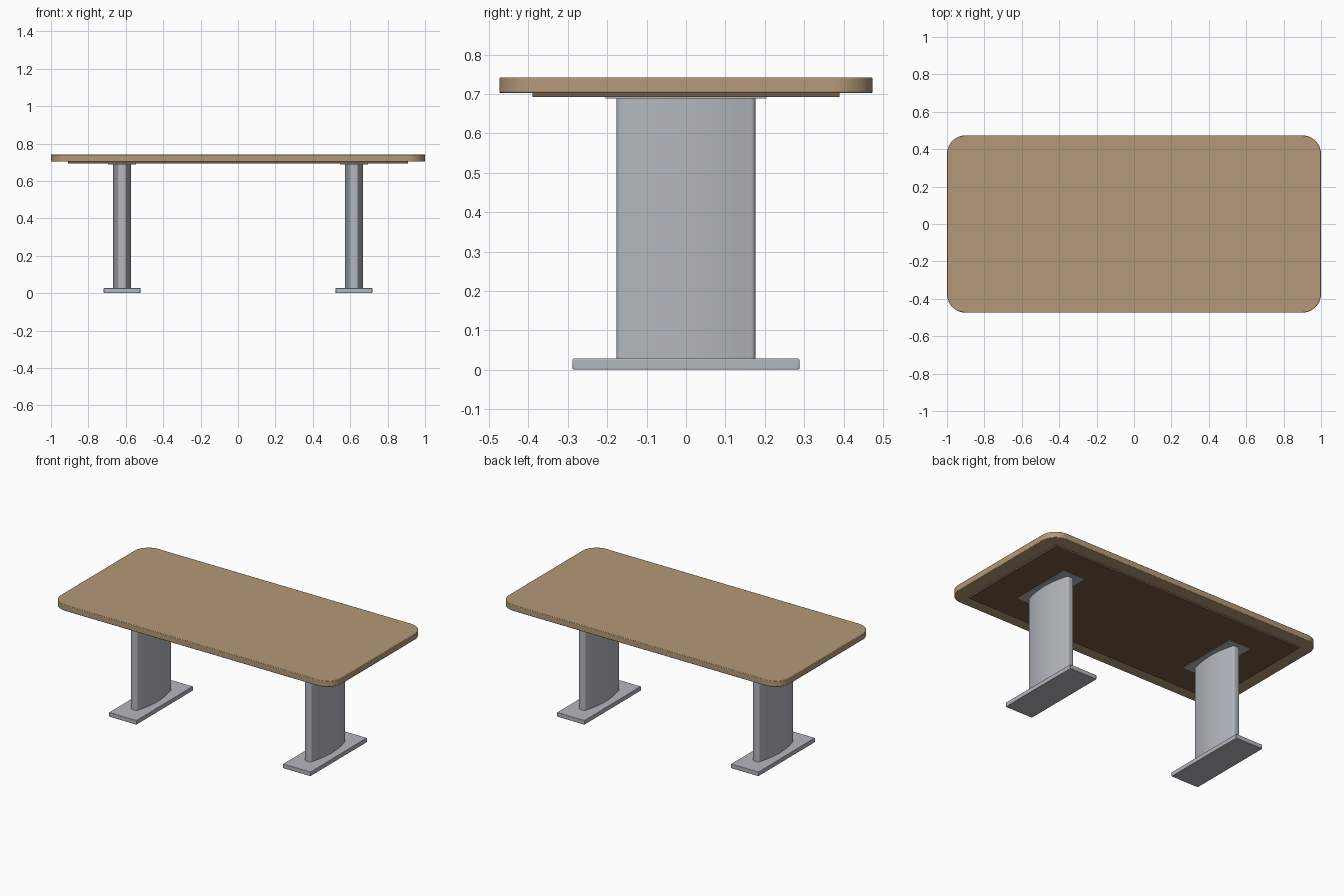
import bpy, bmesh, math

if "Cube" in bpy.data.objects:
    bpy.data.objects.remove(bpy.data.objects["Cube"], do_unlink=True)


def material(name, color):
    m = bpy.data.materials.new(name)
    m.use_nodes = True
    m.diffuse_color = (*color, 1)
    m.node_tree.nodes["Principled BSDF"].inputs["Base Color"].default_value = (*color, 1)
    return m


wood = material("light wood", (0.46, 0.32, 0.19))
underside = material("dark wood", (0.19, 0.105, 0.06))
metal = material("grey metal", (0.45, 0.48, 0.52))


def prism(name, outline, z0, z1, mat, bevel=0.0):
    """Extrude a flat outline from z0 to z1 and soften its edges."""
    bm = bmesh.new()
    face = bm.faces.new([bm.verts.new((x, y, z0)) for x, y in outline])
    new = bmesh.ops.extrude_face_region(bm, geom=[face])["geom"]
    bmesh.ops.translate(bm, vec=(0, 0, z1 - z0),
                        verts=[v for v in new if isinstance(v, bmesh.types.BMVert)])
    bmesh.ops.recalc_face_normals(bm, faces=bm.faces)
    mesh = bpy.data.meshes.new(name)
    bm.to_mesh(mesh)
    bm.free()
    mesh.materials.append(mat)
    obj = bpy.data.objects.new(name, mesh)
    bpy.context.collection.objects.link(obj)
    if bevel:
        mod = obj.modifiers.new("soft edges", "BEVEL")
        mod.width = bevel
        mod.segments = 2
        mod.limit_method = "ANGLE"
        mod.angle_limit = math.radians(40)
    bpy.ops.object.select_all(action="DESELECT")
    bpy.context.view_layer.objects.active = obj
    obj.select_set(True)
    bpy.ops.object.shade_smooth_by_angle(angle=math.radians(35))
    return obj


def rounded_rect(hx, hy, r, steps=10, cx=0.0):
    """Rectangle outline with rounded corners."""
    points = []
    for k, (sx, sy) in enumerate([(1, 1), (-1, 1), (-1, -1), (1, -1)]):
        for i in range(steps + 1):
            a = (k + i / steps) * math.pi / 2
            points.append((cx + sx * (hx - r) + r * math.cos(a),
                           sy * (hy - r) + r * math.sin(a)))
    return points


def rect(hx, hy, cx=0.0):
    return [(cx + hx, hy), (cx - hx, hy), (cx - hx, -hy), (cx + hx, -hy)]


def blade(cx, half_width, end_width, half_depth, r=0.012, steps=16):
    """Bowed sides that meet blunt ends with rounded corners."""
    side = []
    for i in range(steps + 1):
        t = -1 + 2 * i / steps
        x = end_width + (half_width - end_width) * (1 - t * t)
        side.append((x, t * (half_depth - r)))
    for i in range(1, 5):
        a = i / 4 * math.pi / 2
        side.append((end_width - r + r * math.cos(a), half_depth - r + r * math.sin(a)))
    for i in range(4, 0, -1):
        a = i / 4 * math.pi / 2
        side.insert(0, (end_width - r + r * math.cos(a), r - half_depth - r * math.sin(a)))
        if i == 4:
            corner = []
        corner.append(side.pop(0))
    side = corner + side
    return [(cx + x, y) for x, y in side] + [(cx - x, y) for x, y in reversed(side)]


# Table top and the panel beneath it
prism("table_top", rounded_rect(1.0, 0.474, 0.1), 0.703, 0.742, wood, 0.003)
prism("under_panel", rect(0.91, 0.39), 0.693, 0.704, underside)

# Two pedestals, each with a mounting plate, a bowed column and a foot
for name, cx in (("left", 0.62), ("right", -0.62)):
    prism(name + "_mounting_plate", rect(0.075, 0.205, cx), 0.689, 0.694, metal)
    prism(name + "_column", blade(cx, 0.049, 0.024, 0.176), 0.028, 0.69, metal)
    prism(name + "_foot", rect(0.098, 0.288, cx), 0.0, 0.028, metal, 0.003)
